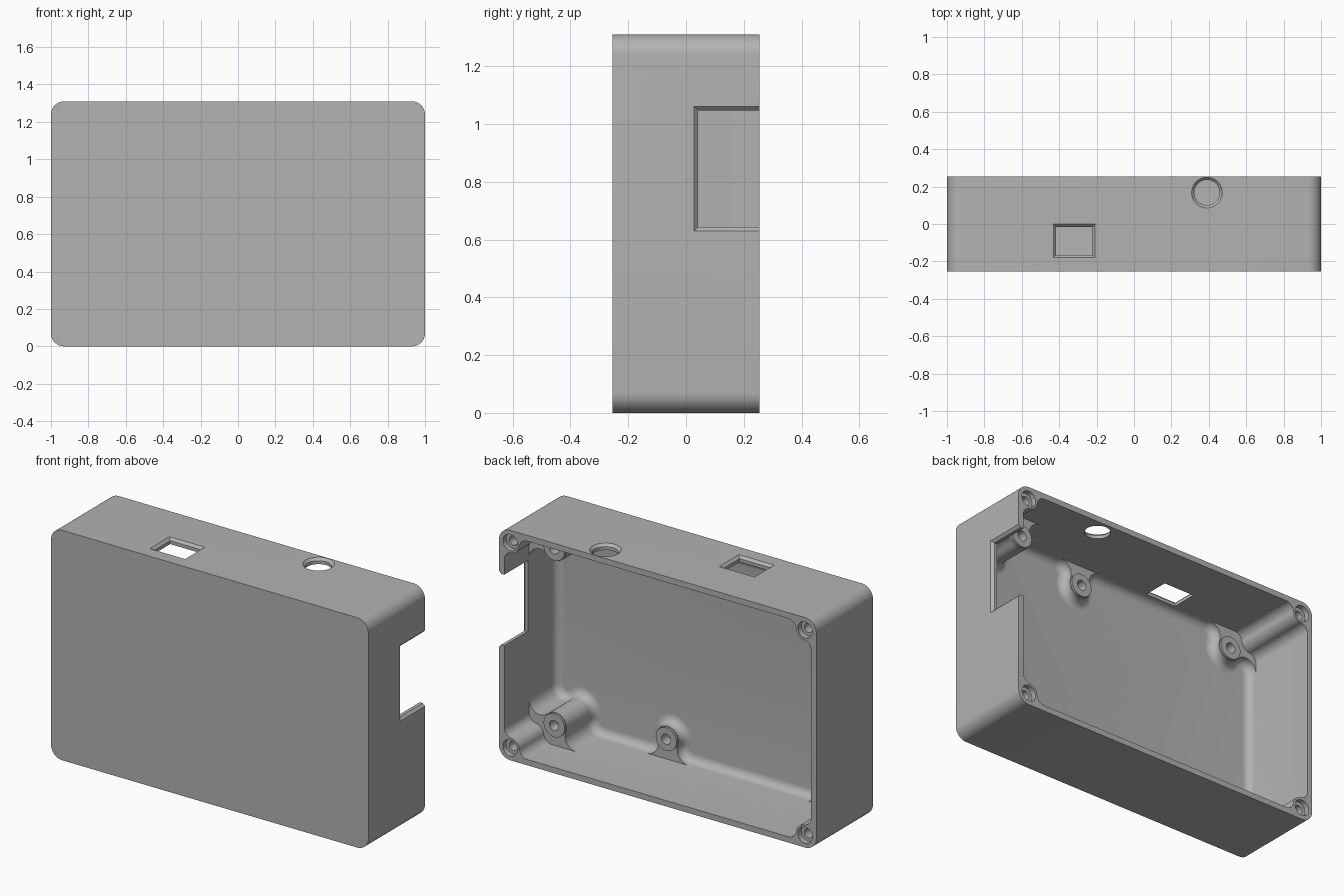
import bpy, bmesh
from math import sin, cos, pi, sqrt, atan2

if "Cube" in bpy.data.objects:
    bpy.data.objects.remove(bpy.data.objects["Cube"], do_unlink=True)

H, BACK, FRONT = 1.31, 0.255, -0.255     # height and depth limits
WALL, FLOOR, FILLET = 0.033, -0.215, 0.045
INNER = 1 - WALL
BURY = 0.01                              # how far posts sink into the walls

grey = bpy.data.materials.new("mid_grey")
grey.use_nodes = True
grey.diffuse_color = (0.448, 0.448, 0.448, 1)
grey.node_tree.nodes["Principled BSDF"].inputs["Base Color"].default_value = grey.diffuse_color


def add_loft(bm, rings):
    """Skin a list of equal-length point rings and cap both ends."""
    loops = [[bm.verts.new(p) for p in ring] for ring in rings]
    n = len(loops[0])
    for a, b in zip(loops, loops[1:]):
        for i in range(n):
            j = (i + 1) % n
            bm.faces.new((a[i], a[j], b[j], b[i]))
    bm.faces.new(loops[0])
    bm.faces.new(loops[-1])


def make(name, *lofts):
    bm = bmesh.new()
    for rings in lofts:
        add_loft(bm, rings)
    bmesh.ops.recalc_face_normals(bm, faces=bm.faces)
    mesh = bpy.data.meshes.new(name)
    bm.to_mesh(mesh)
    bm.free()
    mesh.materials.append(grey)
    ob = bpy.data.objects.new(name, mesh)
    bpy.context.collection.objects.link(ob)
    return ob


def arc(cx, cy, r, a0, a1, n=10):
    return [(cx + r * cos(a0 + (a1 - a0) * i / n),
             cy + r * sin(a0 + (a1 - a0) * i / n)) for i in range(n + 1)]


def rounded_rect(inset, r, y):
    """Rounded rectangle in the xz plane, inset from the outer size."""
    w, lo, hi = 1 - inset - r, inset + r, H - inset - r
    pts = []
    for k, (x, z) in enumerate([(w, hi), (-w, hi), (-w, lo), (w, lo)]):
        pts += arc(x, z, r, k * pi / 2, (k + 1) * pi / 2)
    return [(x, y, z) for x, z in pts]


def circle_y(x, z, r, y, n=32):
    return [(x + r * cos(2 * pi * i / n), y, z + r * sin(2 * pi * i / n)) for i in range(n)]


def fillet_steps(n=6):
    """Pairs of (inset, y) running from the wall down to the floor."""
    return [(FILLET * (1 - cos(t)), FLOOR + FILLET * (1 - sin(t)))
            for t in (i * pi / 2 / n for i in range(n + 1))]


def post_profile(cp, cq, r, f, d, corner):
    """Round post blended by flares into one wall, or into both walls of a corner."""
    dx = sqrt((r + f) ** 2 - (f - cq) ** 2)
    f1 = (cp + dx, f)
    if corner:
        f2 = (f, cq + sqrt((r + f) ** 2 - (f - cp) ** 2))
    else:
        f2 = (cp - dx, f)
    a0 = atan2(f1[1] - cq, f1[0] - cp)
    a2 = atan2(f2[1] - cq, f2[0] - cp)
    if a2 < a0:
        a2 += 2 * pi
    pts = arc(*f1, f - d, 1.5 * pi, a0 + pi)
    pts += arc(cp, cq, r + d, a0, a2, 24)[1:-1]
    pts += arc(*f2, f - d, a2 + pi, pi if corner else 1.5 * pi)
    if corner:
        pts += [(-BURY, f2[1]), (-BURY, -BURY)]
    else:
        pts += [(f2[0], -BURY)]
    return pts + [(f1[0], -BURY)]


def make_post(name, x, side, top, height, r, f, y_top, corner):
    """Post at distance |x| on one side, standing on the floor up to y_top."""
    def ring(d, y):
        pts = post_profile(INNER - x * side, height - WALL, r, f, d, corner)
        return [(side * (INNER - p), y, H - WALL - q if top else WALL + q) for p, q in pts]
    rings = [ring(FILLET, FLOOR - 0.01)]
    rings += [ring(d, y) for d, y in reversed(fillet_steps())]
    rings.append(ring(0, y_top))
    return make(name, rings)


# Open-backed shell with a filleted floor
shell = make("case_shell",
             [rounded_rect(0, 0.07, FRONT), rounded_rect(0, 0.07, BACK),
              rounded_rect(WALL, 0.06, BACK)]
             + [rounded_rect(WALL + d, 0.06 - d, y) for d, y in fillet_steps()])
parts = [shell]
cutters = []

# Corner screw pillars and board standoffs
STANDOFFS = [("outer", 0.80, 1, 0.045, True), ("middle", 0.23, 1, -0.15, False),
             ("far", -0.785, -1, -0.15, True)]
for top in (False, True):
    level = "upper" if top else "lower"
    for side in (-1, 1):
        label = level + ("_left" if side > 0 else "_right")
        parts.append(make_post(label + "_screw_pillar", 0.93 * side, side, top, 0.07,
                               0.058, 0.05, BACK, True))
        z = H - 0.07 if top else 0.07
        cutters.append([circle_y(0.93 * side, z, r, y) for y, r in
                        [(0.27, 0.046), (0.225, 0.046), (0.225, 0.026), (0.06, 0.026)]])
    for label, x, side, y, corner in STANDOFFS:
        name = level + "_" + label + "_standoff"
        z = H - 0.152 if top else 0.152
        parts.append(make_post(name, x, side, top, 0.152, 0.07, 0.07, y - 0.012, corner))
        parts.append(make(name + "_collar", [circle_y(x, z, 0.066, y - 0.035),
                                             circle_y(x, z, 0.066, y)]))
        cutters.append([circle_y(x, z, 0.029, y + 0.02), circle_y(x, z, 0.029, y - 0.06)])


# Chamfered openings: square and round in the top wall, notch in the left wall
def square_ring(g, z):
    return [(x, y, z) for x, y in [(-0.417 - g, -0.165 - g), (-0.222 + g, -0.165 - g),
                                   (-0.222 + g, -0.015 + g), (-0.417 - g, -0.015 + g)]]


def round_ring(g, z):
    return [(x, y, z) for x, y in arc(0.39, 0.168, 0.068 + g, 0, 2 * pi, 40)[:-1]]


def notch_ring(g, x):
    lo, hi, y = 0.643 - g, 1.047 + g, 0.042 - g
    return [(x, y, lo), (x, 0.3, lo), (x, 0.3, hi), (x, y, hi)]


for ring, edge in ((square_ring, H), (round_ring, H), (notch_ring, 1)):
    cutters.append([ring(0, edge - 0.06), ring(0, edge - 0.014), ring(0.02, edge + 0.006)])

cutter = make("opening_cutter", *cutters)
cutter.hide_render = True

# Cut the openings and finish the shading
for ob in parts:
    bpy.ops.object.select_all(action='DESELECT')
    ob.select_set(True)
    bpy.context.view_layer.objects.active = ob
    mod = ob.modifiers.new("openings", 'BOOLEAN')
    mod.operation = 'DIFFERENCE'
    mod.solver = 'EXACT'
    mod.object = cutter
    bpy.ops.object.modifier_apply(modifier=mod.name)
    bpy.ops.object.shade_smooth_by_angle(angle=pi / 6)
bpy.data.objects.remove(cutter, do_unlink=True)
